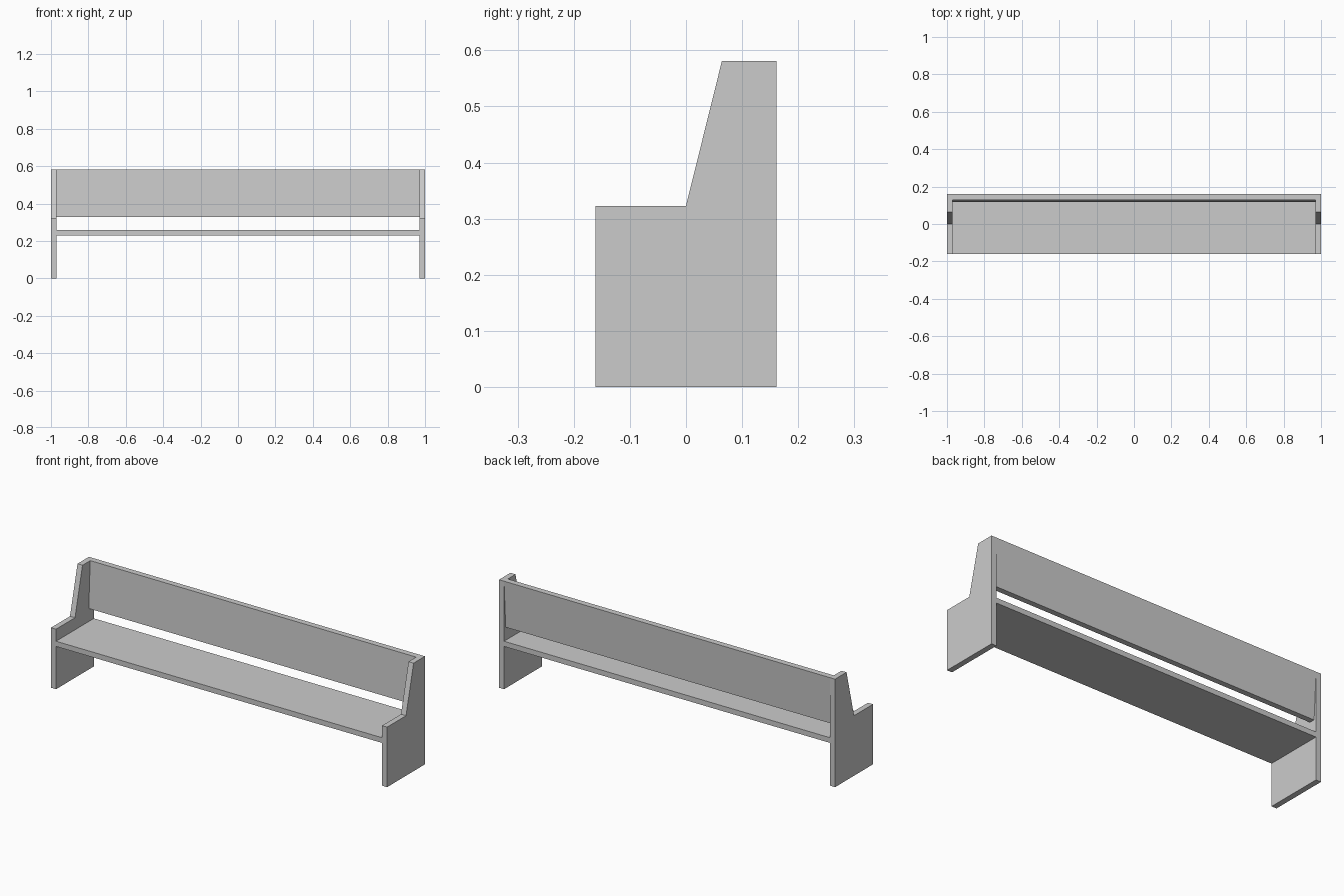
import bpy
import bmesh
from mathutils import Vector

cube = bpy.data.objects.get("Cube")
if cube:
    bpy.data.objects.remove(cube, do_unlink=True)

HALF_LENGTH = 1.0
HALF_DEPTH = 0.161
THICK = 0.03
INNER = HALF_LENGTH - THICK

# Single flat grey
grey = bpy.data.materials.new("light_grey")
grey.use_nodes = True
colour = (0.6, 0.6, 0.6, 1)
grey.diffuse_color = colour
grey.node_tree.nodes["Principled BSDF"].inputs["Base Color"].default_value = colour


def extrude_profile(name, profile, x0, x1):
    """Extrude a (y, z) outline along x."""
    bm = bmesh.new()
    face = bm.faces.new([bm.verts.new((x0, y, z)) for y, z in profile])
    result = bmesh.ops.extrude_face_region(bm, geom=[face])
    moved = [v for v in result["geom"] if isinstance(v, bmesh.types.BMVert)]
    bmesh.ops.translate(bm, verts=moved, vec=Vector((x1 - x0, 0, 0)))
    bmesh.ops.recalc_face_normals(bm, faces=bm.faces)
    mesh = bpy.data.meshes.new(name)
    bm.to_mesh(mesh)
    bm.free()
    mesh.materials.append(grey)
    obj = bpy.data.objects.new(name, mesh)
    bpy.context.collection.objects.link(obj)
    return obj


# End panels with a low armrest and a sloped rise to the back
panel = [(-HALF_DEPTH, 0), (HALF_DEPTH, 0), (HALF_DEPTH, 0.581),
         (0.064, 0.581), (0, 0.323), (-HALF_DEPTH, 0.323)]
extrude_profile("left_end_panel", panel, INNER, HALF_LENGTH)
extrude_profile("right_end_panel", panel, -HALF_LENGTH, -INNER)

# Seat board
seat = [(-HALF_DEPTH, 0.23), (HALF_DEPTH, 0.23),
        (HALF_DEPTH, 0.258), (-HALF_DEPTH, 0.258)]
extrude_profile("seat", seat, -INNER, INNER)

# Backrest board, leaning slightly backwards
backrest = [(0.117, 0.328), (0.147, 0.328), (HALF_DEPTH, 0.581), (0.129, 0.581)]
extrude_profile("backrest", backrest, -INNER, INNER)
